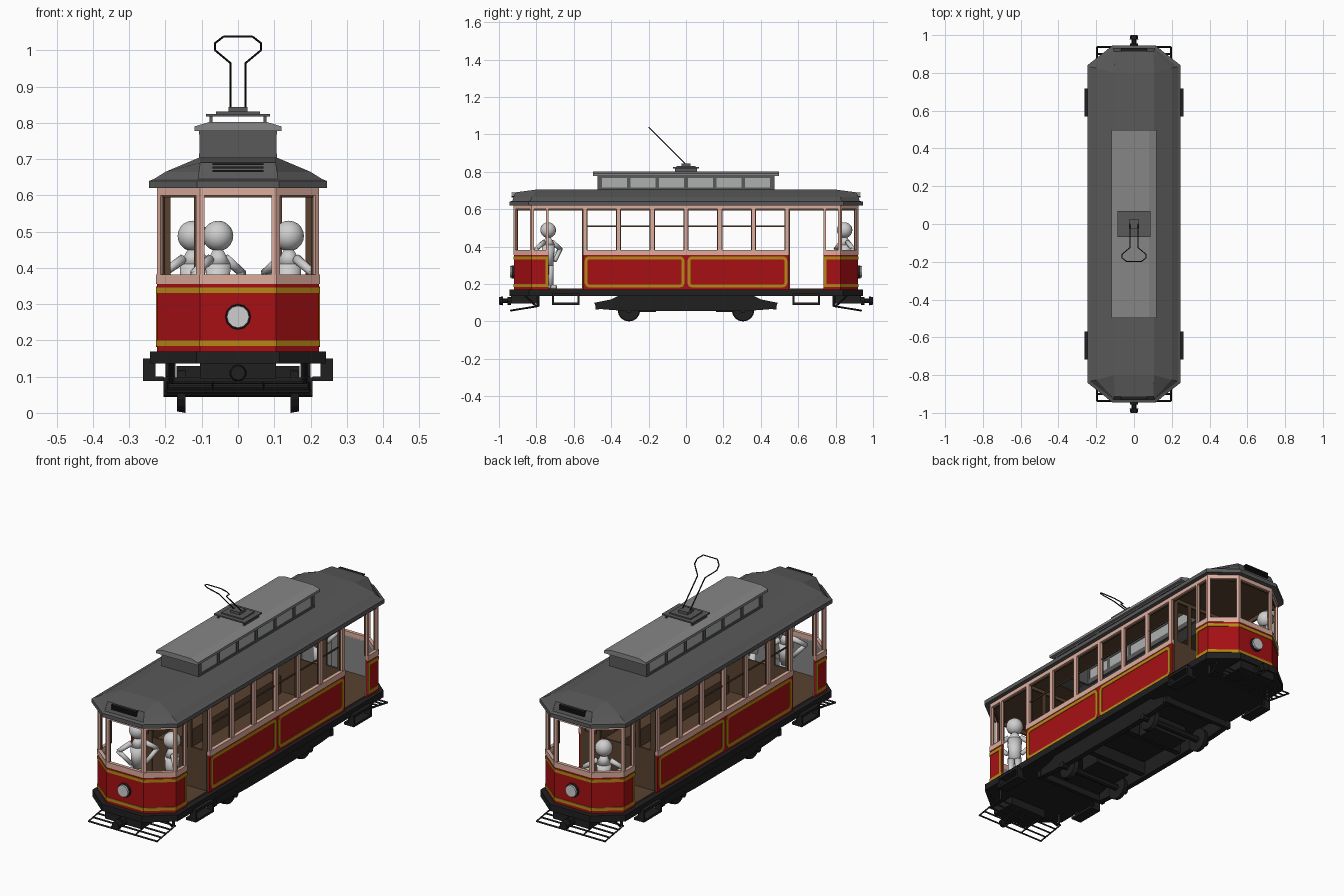
import bpy, bmesh, math
from mathutils import Vector, Matrix

if "Cube" in bpy.data.objects:
    bpy.data.objects.remove(bpy.data.objects["Cube"])


def material(name, *rgb):
    m = bpy.data.materials.new(name)
    m.diffuse_color = (*rgb, 1)
    m.use_nodes = True
    m.node_tree.nodes["Principled BSDF"].inputs["Base Color"].default_value = m.diffuse_color
    return m


RED = material("red paint", 0.38, 0.005, 0.007)
GOLD = material("gold trim", 0.47, 0.25, 0.008)
PINK = material("pale pink frame", 0.72, 0.42, 0.34)
ROOF = material("dark grey roof", 0.10, 0.10, 0.10)
GREY = material("mid grey", 0.24, 0.24, 0.24)
PANE = material("pane grey", 0.42, 0.43, 0.43)
LIGHT = material("light grey", 0.62, 0.62, 0.62)
BLACK = material("black iron", 0.014, 0.014, 0.014)
BROWN = material("brown wood", 0.10, 0.055, 0.03)


def finish(name, bm, mat, mirror="", smooth=False):
    bmesh.ops.recalc_face_normals(bm, faces=bm.faces)
    me = bpy.data.meshes.new(name)
    bm.to_mesh(me)
    bm.free()
    me.materials.append(mat)
    for p in me.polygons:
        p.use_smooth = smooth
    ob = bpy.data.objects.new(name, me)
    bpy.context.collection.objects.link(ob)
    if mirror:
        mod = ob.modifiers.new("mirror", 'MIRROR')
        mod.use_axis = ["x" in mirror, "y" in mirror, False]
        mod.use_mirror_merge = False
    return ob


def boxes(name, mat, items, mirror=""):
    """Each item is x0, x1, y0, y1, z0, z1."""
    bm = bmesh.new()
    for x0, x1, y0, y1, z0, z1 in items:
        mid = Matrix.Translation(((x0 + x1) / 2, (y0 + y1) / 2, (z0 + z1) / 2))
        bmesh.ops.create_cube(bm, size=1, matrix=mid @ Matrix.Diagonal((x1 - x0, y1 - y0, z1 - z0, 1)))
    return finish(name, bm, mat, mirror)


def prism(name, mat, pts, a, b, mirror="", side=False):
    """Extrude an outline in xy along z, or with side=True an outline in yz along x."""
    bm = bmesh.new()
    put = (lambda u, v, w: (w, u, v)) if side else (lambda u, v, w: (u, v, w))
    lo = [bm.verts.new(put(u, v, a)) for u, v in pts]
    hi = [bm.verts.new(put(u, v, b)) for u, v in pts]
    bm.faces.new(lo)
    bm.faces.new(hi)
    for i in range(len(pts)):
        j = (i + 1) % len(pts)
        bm.faces.new((lo[i], lo[j], hi[j], hi[i]))
    return finish(name, bm, mat, mirror)


def ribbon(bm, pts, z0, z1, a, b, closed=False, side=False):
    """Mitred wall along a path, from offset a to offset b on its right-hand side."""
    pts = [Vector(p) for p in pts]
    n = len(pts)
    nor = []
    for i in range(n if closed else n - 1):
        d = (pts[(i + 1) % n] - pts[i]).normalized()
        nor.append(Vector((d.y, -d.x)))
    rows = []
    for i, p in enumerate(pts):
        n1 = nor[i - 1] if (closed or i > 0) else nor[0]
        n2 = nor[i] if i < len(nor) else nor[-1]
        m = (n1 + n2) / (1 + n1.dot(n2))
        row = []
        for off, z in ((a, z0), (b, z0), (b, z1), (a, z1)):
            q = p + m * off
            row.append(bm.verts.new((z, q.x, q.y) if side else (q.x, q.y, z)))
        rows.append(row)
    for i in range(len(nor)):
        r, s = rows[i], rows[(i + 1) % n]
        for k in range(4):
            bm.faces.new((r[k], r[(k + 1) % 4], s[(k + 1) % 4], s[k]))
    if not closed:
        bm.faces.new(rows[0])
        bm.faces.new(rows[-1])


def limb(bm, p, q, r1, r2, seg=8):
    p, q = Vector(p), Vector(q)
    d = q - p
    rot = d.to_track_quat('Z', 'Y').to_matrix().to_4x4()
    bmesh.ops.create_cone(bm, cap_ends=True, segments=seg, radius1=r1, radius2=r2,
                          depth=d.length, matrix=Matrix.Translation((p + q) / 2) @ rot)


def octagon(x, y, cx, cy):
    return [(x, -cy), (x, cy), (cx, y), (-cx, y), (-x, cy), (-x, -cy), (-cx, -y), (cx, -y)]


BODY = octagon(.223, .92, .105, .825)
CAB = [(-.223, -.735), (-.223, -.825), (-.105, -.92), (.105, -.92), (.223, -.825), (.223, -.735)]

# Cab ends: dash, stripes, sill, liner
for name, mat, z0, z1, a, b in (
        ("cab_dash", RED, .17, .36, -.008, 0), ("cab_liner", GREY, .17, .36, -.014, -.008),
        ("cab_sill", PINK, .355, .382, -.014, .003), ("cab_stripe_low", GOLD, .184, .2, 0, .003),
        ("cab_stripe_high", GOLD, .33, .346, 0, .003)):
    bm = bmesh.new()
    ribbon(bm, CAB, z0, z1, a, b)
    finish(name, bm, mat, "y")
boxes("cab_door_edge_trim", GOLD, [(.223, .226, -.752, -.738, .184, .346)], "xy")

# Cab window posts, bent around the corners, pink outside and brown inside
for name, mat, a, b in (("cab_posts", PINK, -.008, .001), ("cab_posts_inner", BROWN, -.018, -.008)):
    bm = bmesh.new()
    for i in range(6):
        c = Vector(CAB[i])
        path = [c + (Vector(CAB[j]) - c).normalized() * .013 if j != i else c
                for j in (i - 1, i, i + 1) if 0 <= j < 6]
        ribbon(bm, path, .38, .602, a, b)
    finish(name, bm, mat, "y")

# Header rail all round
bm = bmesh.new()
ribbon(bm, BODY, .6, .622, -.01, .001, closed=True)
finish("header_rail", bm, PINK)
bm = bmesh.new()
ribbon(bm, BODY, .594, .622, -.016, -.01, closed=True)
finish("header_liner", bm, BROWN)

# Saloon side walls
posts = [-.541 + i * 1.082 / 6 for i in range(7)]
boxes("side_panel", RED, [(.214, .223, -.552, .552, .17, .36)], "x")
boxes("side_sill", PINK, [(.207, .226, -.552, .552, .355, .382)], "x")
boxes("side_liner", BROWN, [(.207, .214, -.552, .552, .17, .36)], "x")
boxes("side_posts", PINK, [(.214, .224, y - .011, y + .011, .38, .602) for y in posts], "x")
boxes("side_posts_inner", BROWN, [(.207, .214, y - .014, y + .014, .38, .602) for y in posts], "x")
boxes("window_sashes", BROWN, [(.209, .215, -.54, .54, .505, .512)], "x")

# Gold rounded frames on the side panels
frame, r = [], .022
for cy, cz, start in ((.54 - r, .346 - r, 0), (.01 + r, .346 - r, 90),
                      (.01 + r, .184 + r, 180), (.54 - r, .184 + r, 270)):
    for k in range(4):
        t = math.radians(start + k * 30)
        frame.append((cy + r * math.cos(t), cz + r * math.sin(t)))
bm = bmesh.new()
ribbon(bm, frame, .223, .226, -.014, .002, closed=True, side=True)
finish("side_gold_frame", bm, GOLD, "xy")

# Bulkheads with windows, centre doors and benches
boxes("bulkhead", BROWN, [
    (.1, .21, -.556, -.546, .17, .38), (.1, .122, -.556, -.546, .38, .6),
    (.186, .21, -.556, -.546, .38, .6), (0, .21, -.556, -.546, .597, .62),
    (0, .1, -.553, -.547, .17, .37)], "xy")
boxes("bench", BROWN, [(.125, .207, -.53, .53, .25, .265), (.125, .135, -.53, .53, .175, .25)], "x")

# Floor and underframe
prism("floor", BROWN, octagon(.213, .91, .1, .82), .168, .176)
prism("underframe", BLACK, octagon(.243, .945, .115, .84), .136, .17)
boxes("end_block", BLACK, [(-.105, .105, -.935, -.80, .095, .14)], "y")

# Roof shell: rings from the eave up to the flat top
rings = [[(x, y, .62) for x, y in octagon(.213, .91, .1, .82)],
         [(x, y, .62) for x, y in octagon(.245, .945, .113, .842)],
         [(x, y, .64) for x, y in octagon(.245, .945, .113, .842)],
         [(x, y, .645) for x, y in octagon(.232, .928, .11, .832)],
         [(x, y, .665) for x, y in octagon(.2, .922, .108, .825)],
         [(x, y, .705 if abs(y) < .85 else .69) for x, y in octagon(.105, .912, .104, .80)]]
bm = bmesh.new()
vr = [[bm.verts.new(p) for p in ring] for ring in rings]
for lo, hi in zip(vr, vr[1:]):
    for i in range(8):
        j = (i + 1) % 8
        bm.faces.new((lo[i], lo[j], hi[j], hi[i]))
top = vr[-1]
for a, b, c, d, s in ((1, 2, 3, 4, 1), (5, 6, 7, 0, -1)):
    e, f = (bm.verts.new((x * s, .47 * s, .705)) for x in (-.105, .105))
    bm.faces.new((top[a], top[b], top[c], top[d]))
    bm.faces.new((top[a], top[d], e, f))
finish("main_roof", bm, ROOF)
prism("ceiling_end", BROWN, [(.21, -.46), (.21, -.82), (.1, -.905), (-.1, -.905), (-.21, -.82), (-.21, -.46)],
      .615, .62, "y")
boxes("ceiling_side", BROWN, [(.1, .21, -.46, .46, .615, .62)], "x")
boxes("roof_louvre", BLACK, [(-.07, .07, -.933, -.91, z, z + .006) for z in (.664, .674, .684)], "y")

# Clerestory
boxes("clerestory_frame", ROOF,
      [(.095, .106, y - .01, y + .01, .69, .78) for y in [-.46 + i * .92 / 6 for i in range(7)]]
      + [(.095, .107, -.47, .47, .69, .715), (.095, .107, -.47, .47, .768, .78)], "x")
boxes("clerestory_panes", PANE, [(.098, .102, -.46, .46, .71, .77)], "x")
boxes("clerestory_end", ROOF, [(-.106, .106, -.472, -.462, .69, .78)], "y")
bm = bmesh.new()
section = [(-.12, .777), (.12, .777), (.12, .79), (.08, .802), (-.08, .802), (-.12, .79)]
ends = [[bm.verts.new((x, y, z)) for x, z in section] for y in (-.498, .498)]
for end in ends:
    bm.faces.new(end)
for i in range(6):
    bm.faces.new((ends[0][i], ends[0][i - 1], ends[1][i - 1], ends[1][i]))
finish("clerestory_roof", bm, GREY)

# Current collector: base and bow
boxes("collector_base", ROOF, [
    (-.088, .088, -.07, .07, .818, .825), (-.06, .06, -.05, .05, .825, .831),
    (-.078, -.07, -.06, .06, .795, .82), (.07, .078, -.06, .06, .795, .82),
    (-.026, .026, -.025, .025, .83, .844)])
half = [(.021, .84), (.021, .965), (.063, 1.0), (.063, 1.02), (.04, 1.038)]
bow = half + [(-x, z) for x, z in reversed(half)]
bm = bmesh.new()
for (x0, z0), (x1, z1) in zip(bow, bow[1:]):
    limb(bm, (x0, .84 - z0, z0), (x1, .84 - z1, z1), .003, .003, 6)
finish("collector_bow", bm, BLACK)

# Headlights
for name, mat, rad, depth in (("headlight_rim", BLACK, .036, .932), ("headlight", LIGHT, .032, .941)):
    bm = bmesh.new()
    limb(bm, (0, -.915, .265), (0, -depth, .265), rad, rad * .95, 12)
    finish(name, bm, mat, "y")

# Couplers
bm = bmesh.new()
limb(bm, (0, -.80, .11), (0, -.985, .11), .012, .012)
limb(bm, (0, -.978, .11), (0, -1, .11), .024, .02, 10)
limb(bm, (0, -.935, .11), (0, -.955, .11), .022, .022, 8)
finish("coupler", bm, BLACK, "y")

# Wheels and axles
bm = bmesh.new()
limb(bm, (.145, -.305, .06), (.168, -.305, .06), .06, .056, 16)
limb(bm, (0, -.305, .06), (.205, -.305, .06), .016, .016, 8)
finish("wheels", bm, BLACK, "xy")

# Truck: side frames, cross beams, motors
prism("truck_side_frame", BLACK,
      [(-.49, .1), (-.48, .068), (-.38, .06), (-.2, .055), (.2, .055), (.38, .06), (.48, .068), (.49, .1),
       (.40, .118), (.36, .138), (-.36, .138), (-.40, .118)], .172, .2, "x", True)
boxes("truck_beams", BLACK, [
    (-.205, .205, -.485, -.465, .065, .098), (-.17, .17, -.15, -.12, .065, .13),
    (-.1, .1, -.27, -.16, .05, .13)], "y")

# Door steps
boxes("door_step", BLACK, [
    (.205, .262, -.717, -.57, .088, .1), (.228, .262, -.717, -.707, .1, .15),
    (.228, .262, -.58, -.57, .1, .15), (.24, .262, -.717, -.57, .136, .15)], "xy")

# Slatted fenders under the ends
bm = bmesh.new()
for i in range(5):
    y, z = -.938 + i * .037, .058 + i * .006
    limb(bm, (-.197, y, z), (.197, y, z), .005, .005, 4)
for x in (-.195, -.07, .07, .195):
    limb(bm, (x, -.938, .058), (x, -.79, .082), .005, .005, 4)
for x in (-.185, .185):
    limb(bm, (x, -.79, .08), (x, -.79, .14), .008, .008, 4)
    limb(bm, (x, -.80, .08), (x, -.86, .138), .005, .005, 4)
finish("fender", bm, BLACK, "y")

# Standing figures with hands on hips
for i, (x, y, turn) in enumerate(((.14, -.737, 135), (-.055, -.737, 45), (-.125, .848, 30))):
    bm = bmesh.new()
    bmesh.ops.create_uvsphere(bm, u_segments=16, v_segments=10, radius=.042,
                              matrix=Matrix.Translation((0, 0, .488)))
    limb(bm, (0, 0, .30), (0, 0, .41), .03, .036, 12)
    limb(bm, (0, 0, .41), (0, 0, .45), .036, .014, 12)
    for s in (-1, 1):
        limb(bm, (s * .03, 0, .425), (s * .095, 0, .385), .014, .012)
        limb(bm, (s * .095, 0, .39), (s * .035, -.015, .325), .012, .011)
        limb(bm, (s * .016, 0, .31), (s * .02, 0, .18), .018, .013)
        limb(bm, (s * .02, .01, .185), (s * .024, -.035, .184), .012, .01)
    ob = finish("figure_%d" % (i + 1), bm, LIGHT, smooth=True)
    ob.location = (x, y, 0)
    ob.rotation_euler.z = math.radians(turn)
